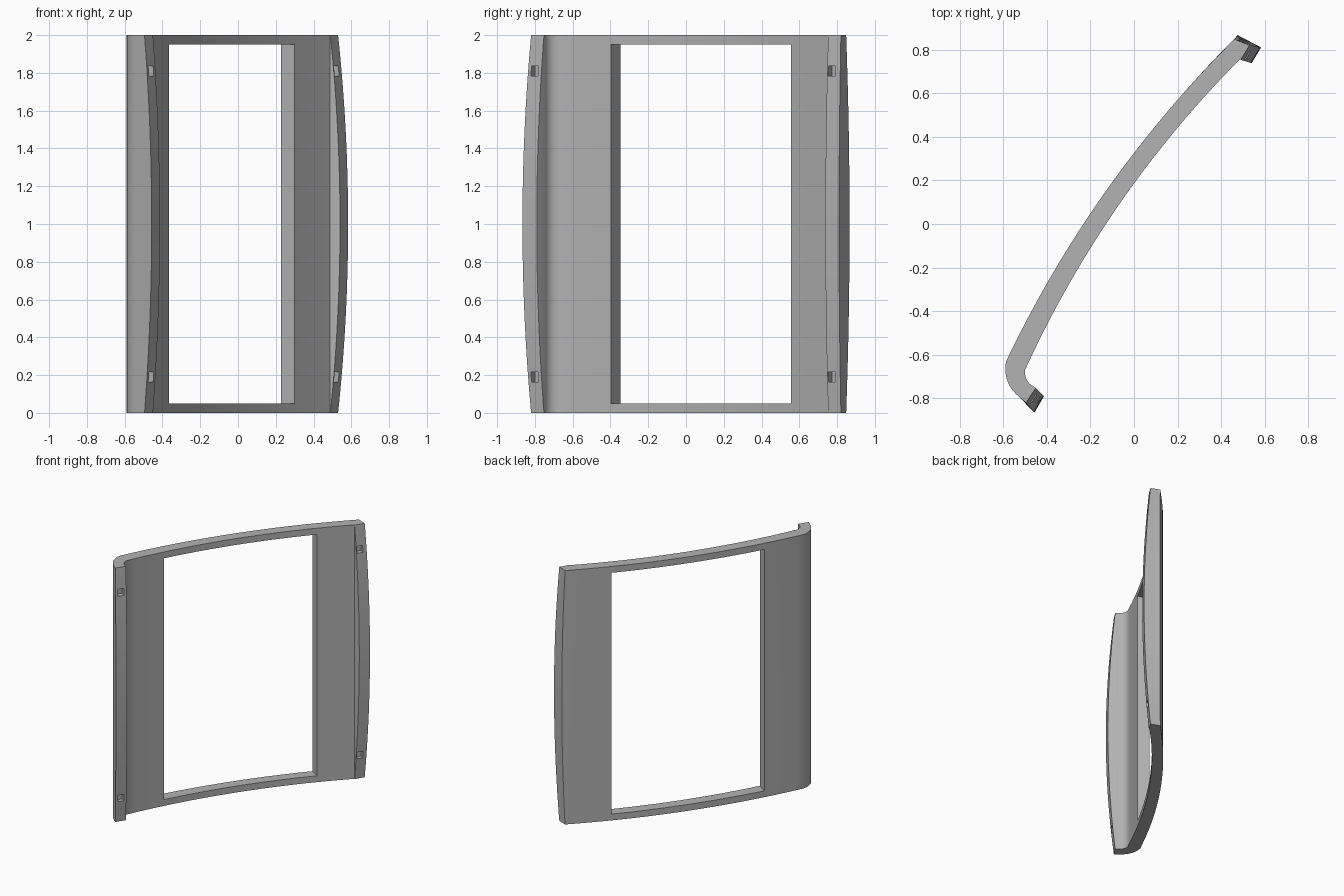
import bpy, bmesh, math
from mathutils import Vector

if "Cube" in bpy.data.objects:
    bpy.data.objects.remove(bpy.data.objects["Cube"], do_unlink=True)

grey = bpy.data.materials.new("plain grey")
grey.use_nodes = True
grey.diffuse_color = (0.45, 0.45, 0.45, 1)
grey.node_tree.nodes["Principled BSDF"].inputs["Base Color"].default_value = (0.45, 0.45, 0.45, 1)

OUT = Vector((0.84, -0.54))      # direction the lips and window face
LEVELS, STEPS = 32, 28


def arc(a, b, sag):
    """Shallow arc from a to b, bowed to the left of the chord."""
    a, b = Vector(a), Vector(b)
    d = (b - a).normalized()
    n = Vector((-d.y, d.x))
    ts = [i / STEPS for i in range(STEPS + 1)]
    return [a + (b - a) * t + n * sag * 4 * t * (1 - t) for t in ts]


def mix(a, b, t):
    return Vector(a).lerp(Vector(b), t)


def rounded(a, c, b, n=8):
    """Smooth corner from a to b, pulled towards c."""
    return [mix(mix(a, c, i / n), mix(c, b, i / n), i / n) for i in range(n + 1)]


def section(bow):
    """Plan outline; bow runs from 0 at the ends to 1 at mid height."""
    pts = arc((-0.587, -0.63), mix((0.46, 0.848), (0.476, 0.866), bow), 0.078)
    pts.append(mix((0.53, 0.82), (0.583, 0.81), bow))
    pts.append(mix((0.489, 0.753), (0.54, 0.738), bow))
    pts += arc((-0.5, -0.67), (0.487, 0.757), 0.077)[::-1]
    pts += rounded((-0.5, -0.67), (-0.503, -0.722), (-0.462, -0.745))[1:]
    pts.append(mix((-0.45, -0.752), (-0.413, -0.79), bow))
    pts.append(mix((-0.495, -0.82), (-0.457, -0.866), bow))
    pts += rounded((-0.525, -0.795), (-0.605, -0.73), (-0.587, -0.63))[:-1]
    return pts


# Curved panel with bowed lips
bm = bmesh.new()
rings = []
for k in range(LEVELS + 1):
    z = 2 * k / LEVELS
    rings.append([bm.verts.new((p.x, p.y, z)) for p in section(1 - (z - 1) ** 2)])
for low, high in zip(rings, rings[1:]):
    for i in range(len(low)):
        j = (i + 1) % len(low)
        bm.faces.new((low[i], low[j], high[j], high[i]))
bm.faces.new(rings[0])
bm.faces.new(rings[-1])
bmesh.ops.recalc_face_normals(bm, faces=bm.faces)
mesh = bpy.data.meshes.new("curved_panel")
bm.to_mesh(mesh)
bm.free()
panel = bpy.data.objects.new("curved_panel", mesh)
bpy.context.collection.objects.link(panel)
mesh.materials.append(grey)


def cut(name, x, y, z, size):
    """Cut a box turned to face the OUT direction."""
    bpy.ops.mesh.primitive_cube_add(size=1, location=(x, y, z),
                                    rotation=(0, 0, math.atan2(OUT.y, OUT.x)))
    box = bpy.context.object
    box.name = name
    box.scale = size
    box.data.materials.append(grey)
    box.hide_render = True
    box.hide_set(True)
    box.display_type = 'WIRE'
    mod = panel.modifiers.new(name, 'BOOLEAN')
    mod.operation = 'DIFFERENCE'
    mod.solver = 'EXACT'
    mod.object = box
    return box


# Window opening, and square sockets in both lips
a, b = Vector((-0.36, -0.40)), Vector((0.30, 0.555))
mid = (a + b) / 2
across = Vector((-OUT.y, OUT.x)).normalized()
cutters = [cut("window_cutter", mid.x, mid.y, 1, (0.7, abs((b - a).dot(across)), 1.9))]
for side, x, y in (("right", -0.46, -0.80), ("left", 0.522, 0.772)):
    for level, z in (("lower", 0.19), ("upper", 1.81)):
        cutters.append(cut(f"{side}_{level}_socket_cutter", x, y, z, (0.07, 0.045, 0.052)))

# Apply the cuts, then shade
bpy.context.view_layer.update()
done = bpy.data.meshes.new_from_object(
    panel.evaluated_get(bpy.context.evaluated_depsgraph_get()))
panel.modifiers.clear()
panel.data = done
for c in cutters:
    bpy.data.objects.remove(c, do_unlink=True)
bpy.ops.object.select_all(action='DESELECT')
panel.select_set(True)
bpy.context.view_layer.objects.active = panel
bpy.ops.object.shade_smooth_by_angle(angle=math.radians(25))
